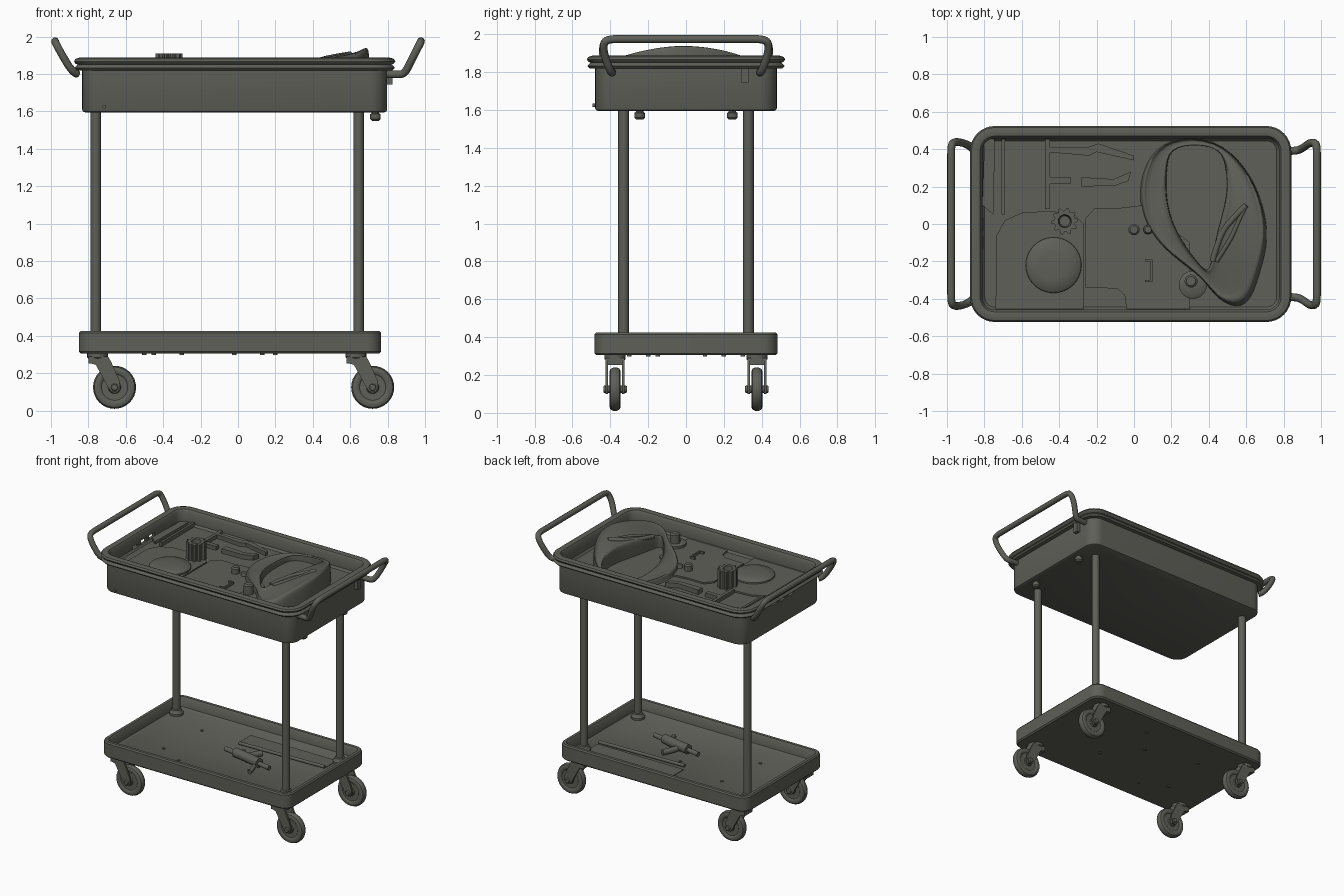
import bpy, bmesh, math
from math import sin, cos, pi

mat = bpy.data.materials.new("dark olive grey")
mat.diffuse_color = (0.115, 0.115, 0.098, 1)
F = 1.77  # floor height of the top tray


def finish(name, bm):
    bmesh.ops.recalc_face_normals(bm, faces=bm.faces)
    me = bpy.data.meshes.new(name)
    bm.to_mesh(me)
    bm.free()
    me.materials.append(mat)
    ob = bpy.data.objects.new(name, me)
    bpy.context.collection.objects.link(ob)
    return ob


def loft(name, rings, caps=True):
    bm = bmesh.new()
    vs = [[bm.verts.new(p) for p in r] for r in rings]
    n = len(vs[0])
    for a, b in zip(vs, vs[1:]):
        for i in range(n):
            j = (i + 1) % n
            bm.faces.new((a[i], a[j], b[j], b[i]))
    if caps:
        bm.faces.new(vs[0])
        bm.faces.new(vs[-1])
    return finish(name, bm)


def prism(name, pts, z0, z1):
    return loft(name, [[(x, y, z) for x, y in pts] for z in (z0, z1)])


def box(name, x0, x1, y0, y1, z0, z1):
    return prism(name, [(x0, y0), (x1, y0), (x1, y1), (x0, y1)], z0, z1)


def lathe(name, x, y, prof, n=24):
    # prof: (radius, z) pairs, vertical axis
    return loft(name, [[(x + r * cos(2 * pi * i / n), y + r * sin(2 * pi * i / n), z)
                        for i in range(n)] for r, z in prof])


def lathe_y(name, x, y, z, prof, n=32):
    # prof: (radius, y offset) pairs, axis along y
    return loft(name, [[(x + r * cos(2 * pi * i / n), y + d, z + r * sin(2 * pi * i / n))
                        for i in range(n)] for r, d in prof])


def rounded(cx, hx, hy, r, z, n=8):
    pts = []
    for k, (sx, sy) in enumerate([(1, 1), (-1, 1), (-1, -1), (1, -1)]):
        for i in range(n + 1):
            a = pi / 2 * (k + i / n)
            pts.append((cx + sx * (hx - r) + r * cos(a), sy * (hy - r) + r * sin(a), z))
    return pts


def tray(name, cx, hx, hy, r, prof):
    return loft(name, [rounded(cx, hx + d, hy + d, r + d, z) for d, z in prof])


def tube(name, pts, rad):
    cu = bpy.data.curves.new(name, 'CURVE')
    cu.dimensions = '3D'
    cu.bevel_depth = rad
    cu.bevel_resolution = 3
    cu.use_fill_caps = True
    sp = cu.splines.new('NURBS')
    sp.points.add(len(pts) - 1)
    for p, q in zip(sp.points, pts):
        p.co = (*q, 1)
    sp.order_u = 3
    sp.use_endpoint_u = True
    sp.resolution_u = 6
    cu.materials.append(mat)
    ob = bpy.data.objects.new(name, cu)
    bpy.context.collection.objects.link(ob)
    return ob


# Top tray with double rolled rim
top = tray("top_tray", -0.018, 0.815, 0.48, 0.09,
           [(-0.015, 1.595), (-0.004, 1.6), (0, 1.61), (0, 1.82), (0.03, 1.82), (0.042, 1.832),
            (0.03, 1.846), (0.024, 1.85), (0.036, 1.855), (0.044, 1.868), (0.036, 1.881),
            (0.012, 1.888), (-0.01, 1.882), (-0.022, 1.865), (-0.022, F + 0.015), (-0.035, F)])
# Slots through the left wall
for i, (y, a, b) in enumerate(((-0.1, 1.782, 1.802), (0.0, 1.782, 1.815), (0.1, 1.785, 1.815))):
    c = box(f"slot_cutter_{i}", -0.9, -0.78, y - 0.035, y + 0.035, a, b)
    c.hide_render = True
    c.display_type = 'WIRE'
    m = top.modifiers.new("slot", 'BOOLEAN')
    m.operation = 'DIFFERENCE'
    m.object = c

# Bottom tray
tray("bottom_tray", -0.043, 0.808, 0.483, 0.08,
     [(-0.01, 0.305), (0, 0.315), (0, 0.415), (-0.008, 0.425), (-0.03, 0.425),
      (-0.038, 0.415), (-0.045, 0.352), (-0.055, 0.345)])
for i, (x, y) in enumerate([(-0.02, 0.1), (0.2, -0.15), (-0.45, 0.2), (-0.5, -0.2), (0.13, 0.3), (-0.3, -0.3)]):
    lathe(f"floor_bolt_{i}", x, y, [(0.012, 0.298), (0.012, 0.35)], 10)

# Three legs with foot collars (front left one is absent)
for x, y in ((-0.76, 0.33), (0.645, 0.33), (0.645, -0.33)):
    lathe("leg", x, y, [(0.028, 0.33), (0.028, 1.62)], 20)
    lathe("leg_collar", x, y, [(0.05, 0.34), (0.05, 0.36), (0.04, 0.368), (0.036, 0.385), (0.028, 0.39)])

# Casters
for x in (-0.66, 0.72):
    for y in (-0.375, 0.375):
        z, px = 0.125, x - 0.09
        half = [(0.03, 0.028), (0.034, 0.02), (0.07, 0.02), (0.078, 0.027), (0.095, 0.029),
                (0.108, 0.023), (0.115, 0.009)]
        lathe_y("wheel", x, y, z, [(r, -d) for r, d in half] + [(r, d) for r, d in half[::-1]])
        lathe_y("axle", x, y, z, [(0.016, -0.062), (0.019, -0.058), (0.019, 0.058), (0.016, 0.062)], 12)
        fork = [(-0.14, 0.165), (-0.135, 0.13), (-0.1, 0.12), (-0.035, 0.0), (-0.015, -0.026),
                (0.015, -0.026), (0.03, 0.0), (0.025, 0.04), (-0.02, 0.14), (-0.035, 0.165)]
        for s in (-1, 1):
            loft("caster_fork", [[(x + a, y + s * d, z + b) for a, b in fork] for d in (0.036, 0.05)])
        box("caster_bridge", px - 0.05, px + 0.055, y - 0.05, y + 0.05, 0.252, 0.29)
        lathe("caster_swivel", px, y, [(0.04, 0.27), (0.056, 0.285), (0.056, 0.312)])

# Handles, mirrored front to back
left = [(-0.86, .40, 1.80), (-0.885, .425, 1.81), (-0.94, .44, 1.90), (-0.972, .435, 1.96),
        (-0.978, .40, 1.975), (-0.978, .33, 1.975)]
right = [(0.79, .39, 1.80), (0.86, .39, 1.795), (0.895, .40, 1.805), (0.94, .435, 1.90),
         (0.972, .435, 1.96), (0.978, .40, 1.975), (0.978, .33, 1.975)]
for name, h in (("left_handle", left), ("right_handle", right)):
    tube(name, h + [(a, -b, c) for a, b, c in h[::-1]], 0.021)

# Fittings under and beside the top tray
for y in (-0.245, 0.245):
    lathe("under_knob", 0.735, y, [(0.02, 1.61), (0.02, 1.59), (0.028, 1.585), (0.028, 1.56), (0.018, 1.55)], 16)
box("side_bracket", 0.79, 0.825, 0.29, 0.33, 1.745, 1.825)
lathe_y("side_stud", -0.715, -0.485, 1.625, [(0.01, -0.01), (0.01, 0.02)], 10)

# Large moulded hollow shell in the top tray
outer = [(0.2, 0.44), (0.07, 0.34), (0.03, 0.17), (0.06, 0.0), (0.17, -0.14), (0.32, -0.25), (0.39, -0.32),
         (0.47, -0.42), (0.60, -0.44), (0.66, -0.25), (0.71, -0.07), (0.68, 0.12), (0.60, 0.30), (0.43, 0.43)]
inner = [(0.2, 0.425), (0.175, 0.32), (0.17, 0.17), (0.19, 0.04), (0.26, -0.10), (0.33, -0.19), (0.38, -0.25),
         (0.405, -0.24), (0.42, -0.16), (0.45, -0.02), (0.485, 0.10), (0.5, 0.20), (0.49, 0.32), (0.45, 0.425)]
# wider wall at the top edge
outer[0], outer[-1] = (0.18, 0.46), (0.44, 0.46)


def shell_ring(t, drop):
    out = []
    for (a, b), (c, d) in zip(outer, inner):
        x, y = a + (c - a) * t, b + (d - b) * t
        h = 1.945 - 0.23 * (0.69 - x) - 0.34 * y * y
        out.append((x, y, F if drop is None else max(h, F + 0.04) - drop))
    return out


shell = loft("moulded_shell", [shell_ring(t, d) for t, d in
             ((-0.06, None), (-0.02, 0.03), (0.02, 0), (0.12, 0), (0.2, 0.012), (0.85, 0.012),
              (0.9, 0), (0.98, 0), (1, 0.03), (1, None))], caps=False)
shell.modifiers.new("smooth", 'SUBSURF').levels = 2
shell.modifiers["smooth"].render_levels = 2
tube("shell_strap", [(0.42, -0.2, 1.865), (0.46, -0.05, 1.88), (0.54, 0.04, 1.895), (0.60, 0.10, 1.905)], 0.016)
tube("shell_strap_lower", [(0.44, -0.2, 1.865), (0.52, -0.08, 1.89), (0.56, 0.02, 1.895), (0.60, 0.10, 1.905)], 0.012)

# Toothed cylinder
N = 40
star = lambda r0, r1: [((r1 if i % 4 < 2 else r0), 2 * pi * i / N) for i in range(N)]
loft("toothed_cylinder", [[(-0.37 + r * cos(a), 0.015 + r * sin(a), z) for r, a in star(p, q)]
     for p, q, z in ((0.056, 0.072, F), (0.056, 0.072, 1.91), (0.035, 0.035, 1.91), (0.028, 0.028, 1.82))])

# Flat plates and disc on the tray floor
prism("left_plate", [(-0.74, -0.455), (-0.27, -0.455), (-0.27, 0.0), (-0.32, 0.05), (-0.45, 0.07), (-0.60, 0.06),
                     (-0.69, 0.02), (-0.735, -0.06)], F - 0.01, F + 0.012)
prism("middle_plate", [(-0.26, -0.34), (-0.09, -0.345), (-0.05, -0.38), (-0.04, -0.455), (0.3, -0.455), (0.3, -0.1),
                       (0.04, 0.1), (-0.08, 0.085), (-0.21, 0.085), (-0.26, 0.03)], F - 0.01, F + 0.012)
lathe("round_disc", -0.43, -0.22, [(0.15, F), (0.148, F + 0.022), (0.138, F + 0.032), (0.08, F + 0.04),
                                   (0.02, F + 0.042)], 40)
box("divider", -0.708, -0.69, 0.05, 0.455, F - 0.01, F + 0.03)
prism("corner_wedge", [(-0.8, 0.455), (-0.81, 0.1), (-0.75, 0.05), (-0.745, 0.455)], F - 0.01, F + 0.02)

# Hand tools in the top tray
box("tool_rack", -0.475, -0.45, 0.08, 0.455, F - 0.01, F + 0.03)
prism("long_tool", [(-0.47, 0.385), (-0.24, 0.365), (-0.2, 0.385), (0.0, 0.34), (0.0, 0.365), (-0.19, 0.43),
                    (-0.25, 0.41), (-0.47, 0.41)], F - 0.01, F + 0.03)
box("short_tool", -0.47, -0.34, 0.215, 0.25, F - 0.01, F + 0.03)
prism("curved_tool", [(-0.28, 0.2), (-0.1, 0.205), (-0.03, 0.23), (-0.015, 0.28), (-0.05, 0.265), (-0.11, 0.24),
                      (-0.28, 0.25)], F - 0.01, F + 0.035)
for x, y, r, h in ((0.0, -0.03, 0.03, F + 0.06), (0.075, -0.03, 0.025, F + 0.035), (0.305, -0.305, 0.035, 1.885)):
    lathe("small_knob", x, y, [(r, F), (r, h - 0.01), (r * 0.7, h)], 16)
lathe("knob_base", 0.315, -0.325, [(0.075, F), (0.075, F + 0.03), (0.06, F + 0.04)], 28)
prism("staple", [(0.06, -0.31), (0.1, -0.31), (0.1, -0.19), (0.06, -0.19), (0.06, -0.2), (0.088, -0.2),
                 (0.088, -0.3), (0.06, -0.3)], F, F + 0.03)

# Tools on the bottom tray
tube("power_tool_body", [(0.0, -0.03, 0.385), (0.12, -0.05, 0.385), (0.24, -0.08, 0.385)], 0.036)
tube("power_tool_nose", [(-0.1, -0.01, 0.38), (0.0, -0.03, 0.38), (0.34, -0.1, 0.38)], 0.018)
tube("power_tool_grip", [(0.08, -0.04, 0.375), (0.10, 0.02, 0.37), (0.14, 0.09, 0.37)], 0.022)
tube("power_tool_lever", [(0.2, -0.06, 0.375), (0.23, -0.14, 0.365), (0.24, -0.2, 0.36)], 0.015)
box("flat_bar", -0.12, 0.62, 0.2, 0.33, 0.34, 0.35)
tube("long_rod", [(-0.1, 0.16, 0.358), (0.3, 0.17, 0.358), (0.62, 0.18, 0.358)], 0.012)

# Convert curves to meshes and smooth everything by angle
bpy.ops.object.select_all(action='DESELECT')
for ob in list(bpy.data.objects):
    if ob.type == 'CURVE':
        ob.select_set(True)
        bpy.context.view_layer.objects.active = ob
bpy.ops.object.convert(target='MESH')
for ob in bpy.data.objects:
    ob.select_set(not ob.hide_render)
bpy.context.view_layer.objects.active = top
bpy.ops.object.shade_smooth_by_angle(angle=math.radians(38))
